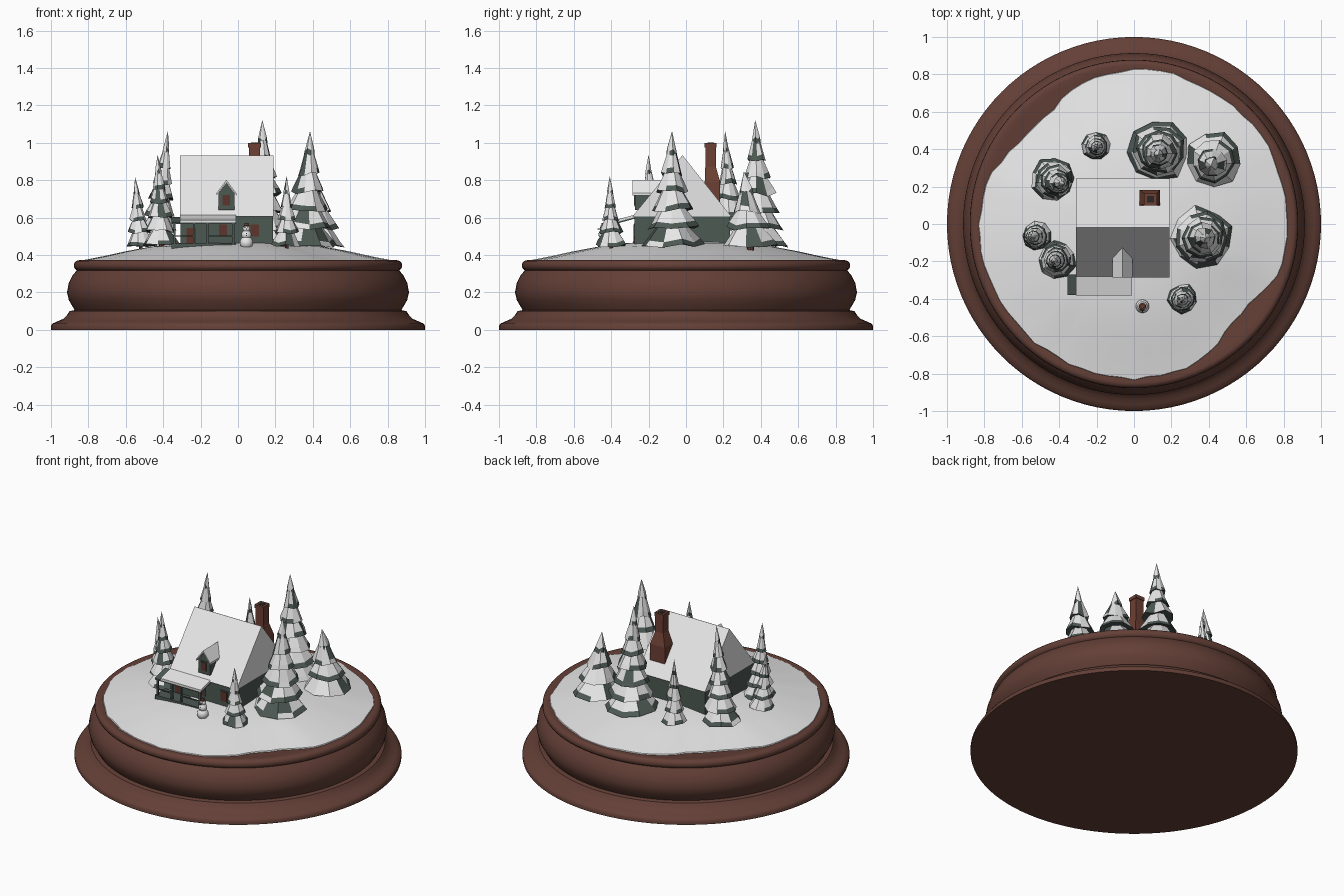
import bpy, bmesh, math, random
from mathutils import Vector

if "Cube" in bpy.data.objects:
    bpy.data.objects.remove(bpy.data.objects["Cube"])

random.seed(4)

def mat(name, rgb):
    m = bpy.data.materials.new(name)
    m.diffuse_color = (*rgb, 1)
    m.use_nodes = True
    m.node_tree.nodes["Principled BSDF"].inputs["Base Color"].default_value = m.diffuse_color
    return m

WOOD = mat("dark wood", (0.125, 0.05, 0.037))
SNOW = mat("snow white", (0.80, 0.80, 0.80))
GREEN = mat("dark pine green", (0.075, 0.10, 0.088))
BRICK = mat("chimney brick", (0.15, 0.05, 0.033))
PANE = mat("window red brown", (0.11, 0.035, 0.025))
BLACK = mat("charcoal", (0.02, 0.02, 0.02))

def make(name, verts, faces, mats, idx=None, smooth=None):
    me = bpy.data.meshes.new(name)
    me.from_pydata(verts, [], faces)
    for m in mats:
        me.materials.append(m)
    if idx:
        for p, i in zip(me.polygons, idx):
            p.material_index = i
    bm = bmesh.new()
    bm.from_mesh(me)
    bmesh.ops.recalc_face_normals(bm, faces=bm.faces)
    bm.to_mesh(me)
    bm.free()
    ob = bpy.data.objects.new(name, me)
    bpy.context.collection.objects.link(ob)
    if smooth:
        bpy.ops.object.select_all(action='DESELECT')
        ob.select_set(True)
        bpy.context.view_layer.objects.active = ob
        bpy.ops.object.shade_smooth_by_angle(angle=math.radians(smooth))
    return ob

def skin(rings):
    """Verts and quads joining closed rings, capped at both ends."""
    n = len(rings[0])
    verts = [v for r in rings for v in r]
    faces = [(k*n+i, k*n+(i+1) % n, (k+1)*n+(i+1) % n, (k+1)*n+i)
             for k in range(len(rings)-1) for i in range(n)]
    faces += [tuple(range(n)), tuple(range((len(rings)-1)*n, len(rings)*n))]
    return verts, faces

def lathe(name, profile, m, sides=96, at=(0, 0), smooth=35):
    rings = [[(at[0]+r*math.cos(math.tau*i/sides), at[1]+r*math.sin(math.tau*i/sides), z)
              for i in range(sides)] for r, z in profile]
    return make(name, *skin(rings), [m], smooth=smooth)

def prism(name, pts, a, b, axis, m):
    """Extrude a (y,z) outline along x, or an (x,z) outline along y."""
    place = (lambda p, t: (t, p[0], p[1])) if axis == 'x' else (lambda p, t: (p[0], t, p[1]))
    return make(name, *skin([[place(p, t) for p in pts] for t in (a, b)]), [m])

def box(name, x0, x1, y0, y1, z0, z1, m):
    return prism(name, [(x0, z0), (x1, z0), (x1, z1), (x0, z1)], y0, y1, 'y', m)

# --- turned wooden base
lathe("base", [(1.0, 0), (1.0, 0.02), (0.992, 0.033), (0.965, 0.045), (0.935, 0.058), (0.915, 0.078),
               (0.90, 0.10), (0.873, 0.105), (0.885, 0.125), (0.905, 0.16), (0.914, 0.20),
               (0.905, 0.25), (0.885, 0.29), (0.862, 0.318), (0.872, 0.325), (0.878, 0.338),
               (0.876, 0.355), (0.865, 0.368), (0.85, 0.372), (0.82, 0.366), (0.5, 0.36)], WOOD)

# --- snow mound with a ragged edge, receding at the back left and front right
SP = [(1.0, 0.352), (0.99, 0.372), (0.86, 0.393), (0.72, 0.419), (0.56, 0.444), (0.38, 0.463), (0.2, 0.472), (0.02, 0.475)]
def edge(a):
    d = math.degrees(a) % 360
    dip = sum(0.085*math.exp(-((d-c)/w)**2) for c, w in ((134, 23), (318, 17)))
    return 0.832 - dip + random.uniform(-0.009, 0.009)
edges = [edge(math.tau*i/72) for i in range(72)]
rings = [[(f*e*math.cos(math.tau*i/72), f*e*math.sin(math.tau*i/72), z)
          for i, e in enumerate(edges)] for f, z in SP]
make("snow_mound", *skin(rings), [SNOW], smooth=40)

# --- cottage walls and steep snowy roof
box("cottage_walls", -0.308, 0.186, -0.275, 0.235, 0.40, 0.61, GREEN)
prism("cottage_roof", [(-0.287, 0.605), (-0.02, 0.932), (-0.018, 0.932), (0.243, 0.605)], -0.311, 0.19, 'x', SNOW)

def window(name, x, y, z, w, h):
    box(name + "_frame", x-w/2-0.006, x+w/2+0.006, y-0.004, y+0.002, z-h/2-0.006, z+h/2+0.006, GREEN)
    box(name + "_pane", x-w/2, x+w/2, y-0.007, y, z-h/2, z+h/2, PANE)

window("porch_window", -0.08, -0.275, 0.53, 0.045, 0.065)
window("front_window", 0.09, -0.275, 0.53, 0.045, 0.065)
box("front_door", -0.275, -0.225, -0.28, -0.274, 0.46, 0.545, PANE)

# --- dormer
DX = -0.062
prism("dormer_wall", [(DX-0.042, 0.64), (DX+0.042, 0.64), (DX+0.042, 0.73), (DX, 0.785), (DX-0.042, 0.73)],
      -0.272, -0.12, 'y', GREEN)
prism("dormer_roof", [(DX-0.053, 0.718), (DX, 0.789), (DX+0.053, 0.718), (DX+0.053, 0.731), (DX, 0.802), (DX-0.053, 0.731)],
      -0.285, -0.12, 'y', SNOW)
window("dormer_window", DX, -0.272, 0.692, 0.04, 0.055)

# --- porch: deck, roof, posts, rails
box("porch_deck", -0.355, -0.01, -0.38, -0.27, 0.42, 0.462, GREEN)
prism("porch_roof", [(-0.382, 0.573), (-0.27, 0.603), (-0.27, 0.616), (-0.382, 0.586)], -0.311, -0.01, 'x', SNOW)
prism("porch_eave", [(-0.38, 0.565), (-0.27, 0.595), (-0.27, 0.603), (-0.38, 0.574)], -0.355, -0.012, 'x', GREEN)
for i, x in enumerate((-0.34, -0.235, -0.165, -0.025)):
    box(f"porch_post_{i}", x-0.006, x+0.006, -0.375, -0.363, 0.46, 0.575, GREEN)
box("porch_rail_left", -0.34, -0.235, -0.373, -0.366, 0.498, 0.505, GREEN)
box("porch_rail_right", -0.165, -0.025, -0.373, -0.366, 0.498, 0.505, GREEN)

# --- chimney, wide at the bottom with a capped flue
def rect(x0, x1, y0, y1, z):
    return [(x0, y0, z), (x1, y0, z), (x1, y1, z), (x0, y1, z)]
make("chimney", *skin([rect(0.03, 0.14, 0.10, 0.183, 0.60), rect(0.03, 0.14, 0.10, 0.183, 0.79),
                       rect(0.058, 0.118, 0.103, 0.16, 0.87), rect(0.058, 0.118, 0.103, 0.16, 0.985)]), [BRICK])
box("chimney_cap", 0.054, 0.122, 0.10, 0.164, 0.975, 0.998, BRICK)
box("chimney_flue", 0.07, 0.106, 0.115, 0.149, 0.99, 1.0, BLACK)

# --- snow-laden pines: stacked skirts with a dark rim and snow above
def pine(k, base, apex, r, top, tiers, bottom=0.45, sides=9):
    base, apex = Vector(base), Vector(apex)
    verts, faces, idx = [], [], []
    step = (top-bottom)/(tiers+0.4)
    for t in range(tiers):
        last = t == tiers-1
        rad = r*(1-t/(tiers+0.1))
        z0 = bottom + t*step
        h = top-z0 if last else step*1.25
        prof = [(0.45, 0.10), (1.0, 0.0), (0.86, 0.24), (0.02 if last else 0.42, 1.0)]
        turn = random.random()*math.tau
        jit = [random.uniform(-1, 1) for _ in range(sides)]
        rings = []
        for j, (f, g) in enumerate(prof):
            z = z0 + g*h
            c = base.lerp(apex, (z-bottom)/(top-bottom))
            ring = []
            for i in range(sides):
                a = turn + math.tau*i/sides
                q = rad*f*(1+0.07*jit[i]*(j in (1, 2)))
                dz = 0.10*h*jit[i]*(j in (1, 2))
                ring.append((c.x+q*math.cos(a), c.y+q*math.sin(a), z+dz))
            rings.append(ring)
        v, f = skin(rings)
        off = len(verts)
        verts += v
        faces += [tuple(i+off for i in q) for q in f]
        # underside dark, rim mostly dark, upper slope snow with a few bare patches
        idx += [0]*sides + [int(random.random() < 0.35) for _ in range(sides)]
        idx += [int(random.random() < 0.9) for _ in range(sides)] + [0, 1]
    make(f"pine_{k}", verts, faces, [GREEN, SNOW], idx)
    lathe(f"pine_trunk_{k}", [(r*0.14, 0.40), (r*0.1, bottom+0.06)], WOOD, 8, base[:2], 20)

PINES = [((0.135, 0.395), (0.13, 0.37), 0.165, 1.12, 7), ((0.43, 0.345), (0.41, 0.31), 0.15, 0.845, 4),
         ((0.36, -0.075), (0.385, -0.075), 0.168, 1.06, 6), ((-0.20, 0.415), (-0.20, 0.41), 0.078, 0.86, 5),
         ((-0.435, 0.24), (-0.375, 0.21), 0.118, 1.06, 7), ((-0.52, -0.065), (-0.55, -0.07), 0.078, 0.815, 5),
         ((-0.41, -0.19), (-0.43, -0.20), 0.10, 0.935, 6), ((0.26, -0.40), (0.26, -0.408), 0.08, 0.82, 5)]
for k, p in enumerate(PINES):
    pine(k, *p)

# --- snowman with hat, nose and buttons
SX, SY = 0.045, -0.44
def ball(name, r, z):
    lathe(name, [(max(r*math.sin(math.pi*i/10), 0.0005), z-r*math.cos(math.pi*i/10)) for i in range(11)],
          SNOW, 16, (SX, SY), 60)
ball("snowman_bottom", 0.036, 0.465)
ball("snowman_middle", 0.027, 0.508)
ball("snowman_head", 0.02, 0.54)
lathe("snowman_hat", [(0.017, 0.553), (0.017, 0.556), (0.011, 0.557), (0.011, 0.572)], BRICK, 12, (SX, SY))
box("snowman_nose", SX-0.003, SX+0.003, SY-0.032, SY-0.015, 0.536, 0.541, BRICK)
for i, (x, y, z) in enumerate(((-0.007, -0.02, 0.546), (0.007, -0.02, 0.546), (0, -0.0285, 0.515), (0, -0.0285, 0.503))):
    box(f"snowman_coal_{i}", SX+x-0.0025, SX+x+0.0025, SY+y, SY+y+0.006, z-0.0025, z+0.0025, BLACK)
